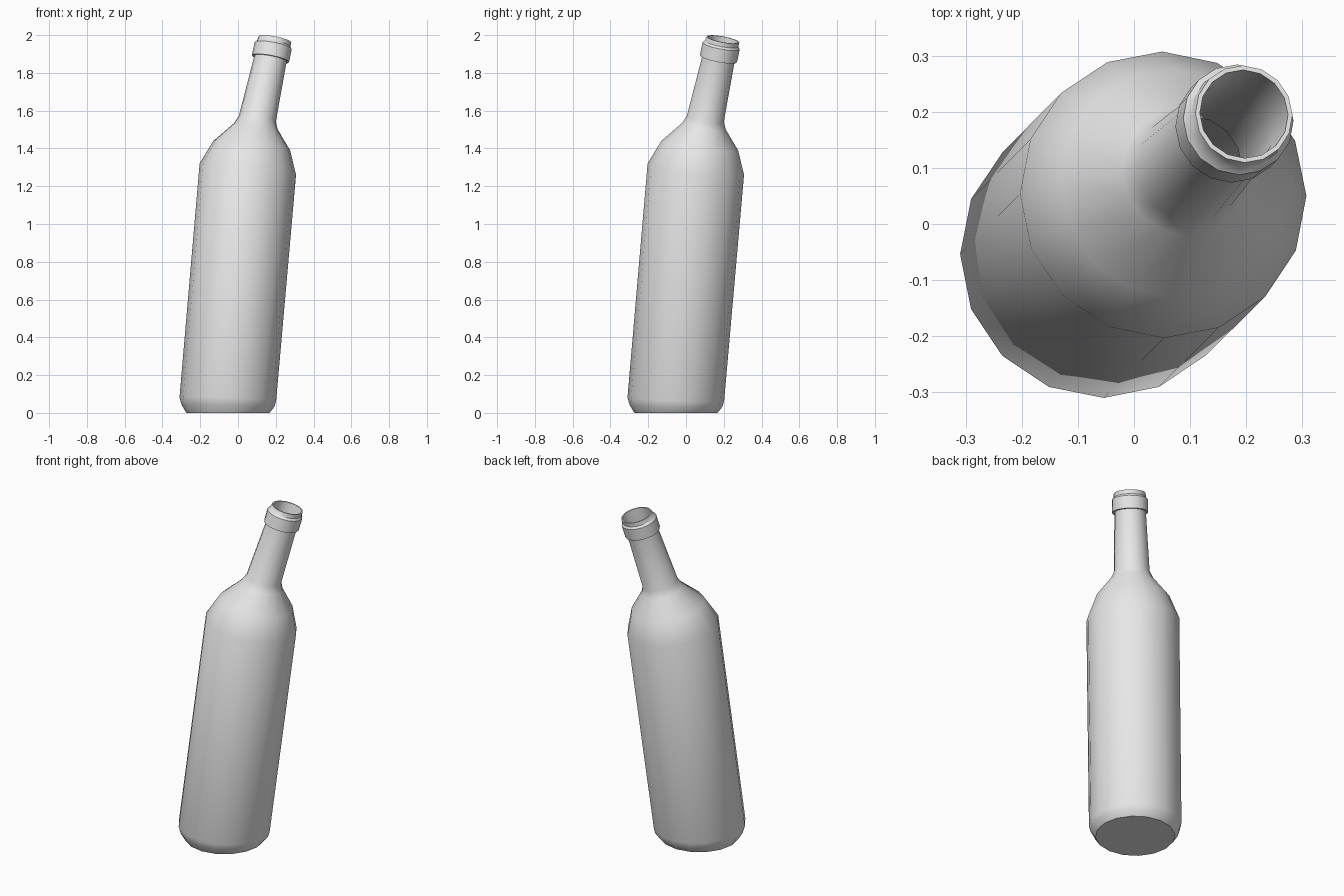
import bpy, bmesh, math
from mathutils import Vector

SIDES = 16
WALL = 0.008

cube = bpy.data.objects.get("Cube")
if cube:
    bpy.data.objects.remove(cube, do_unlink=True)

glass = bpy.data.materials.new("pale grey")
glass.use_nodes = True
glass.diffuse_color = (0.8, 0.8, 0.8, 1)
glass.node_tree.nodes["Principled BSDF"].inputs["Base Color"].default_value = (0.8, 0.8, 0.8, 1)

# Each ring: shift along x and y, height, radius, tilt
body = [
    (-0.053, 0.0, 0.22, 0.0),
    (-0.053, 0.036, 0.245, 0.02),
    (-0.054, 0.072, 0.256, 0.035),
    (0.052, 1.29, 0.257, 0.118),
    (0.0725, 1.415, 0.205, 0.123),
    (0.095, 1.517, 0.117, 0.152),
    (0.1025, 1.557, 0.099, 0.17),
    (0.172, 1.875, 0.087, 0.19),
]
collar = [
    (0.172, 1.875, 0.1, 0.19),
    (0.186, 1.944, 0.1, 0.19),
    (0.189, 1.955, 0.09, 0.19),
]
rim = (0.196, 1.977, 0.088, 0.19)


def shrink(ring, lift=0.0):
    shift, z, radius, tilt = ring
    return (shift, z + lift, radius - WALL, tilt)


# Hollow inside, running from the mouth down to the floor
inside = [shrink(rim)] + [shrink(r) for r in reversed(body[1:])]


def add_ring(bm, ring):
    shift, z, radius, tilt = ring
    turn = Vector((0, 0, 1)).rotation_difference(Vector((tilt, tilt, 1)))
    centre = Vector((shift, shift, z))
    verts = []
    for i in range(SIDES):
        a = math.tau * i / SIDES
        point = Vector((radius * math.cos(a), radius * math.sin(a), 0))
        verts.append(bm.verts.new(centre + turn @ point))
    return verts


bm = bmesh.new()
rings = [add_ring(bm, r) for r in body + collar + [rim] + inside]
for low, high in zip(rings, rings[1:]):
    for i in range(SIDES):
        j = (i + 1) % SIDES
        bm.faces.new((low[i], low[j], high[j], high[i]))

# Outer base and inner floor
bm.faces.new(list(reversed(rings[0])))
bm.faces.new(rings[-1])

mesh = bpy.data.meshes.new("bent_bottle")
bm.to_mesh(mesh)
bm.free()
mesh.materials.append(glass)
bottle = bpy.data.objects.new("bent_bottle", mesh)
bpy.context.collection.objects.link(bottle)

# Smooth glass with crisp edges at the base and collar
bpy.ops.object.select_all(action="DESELECT")
bottle.select_set(True)
bpy.context.view_layer.objects.active = bottle
bpy.ops.object.shade_smooth_by_angle(angle=math.radians(32))
